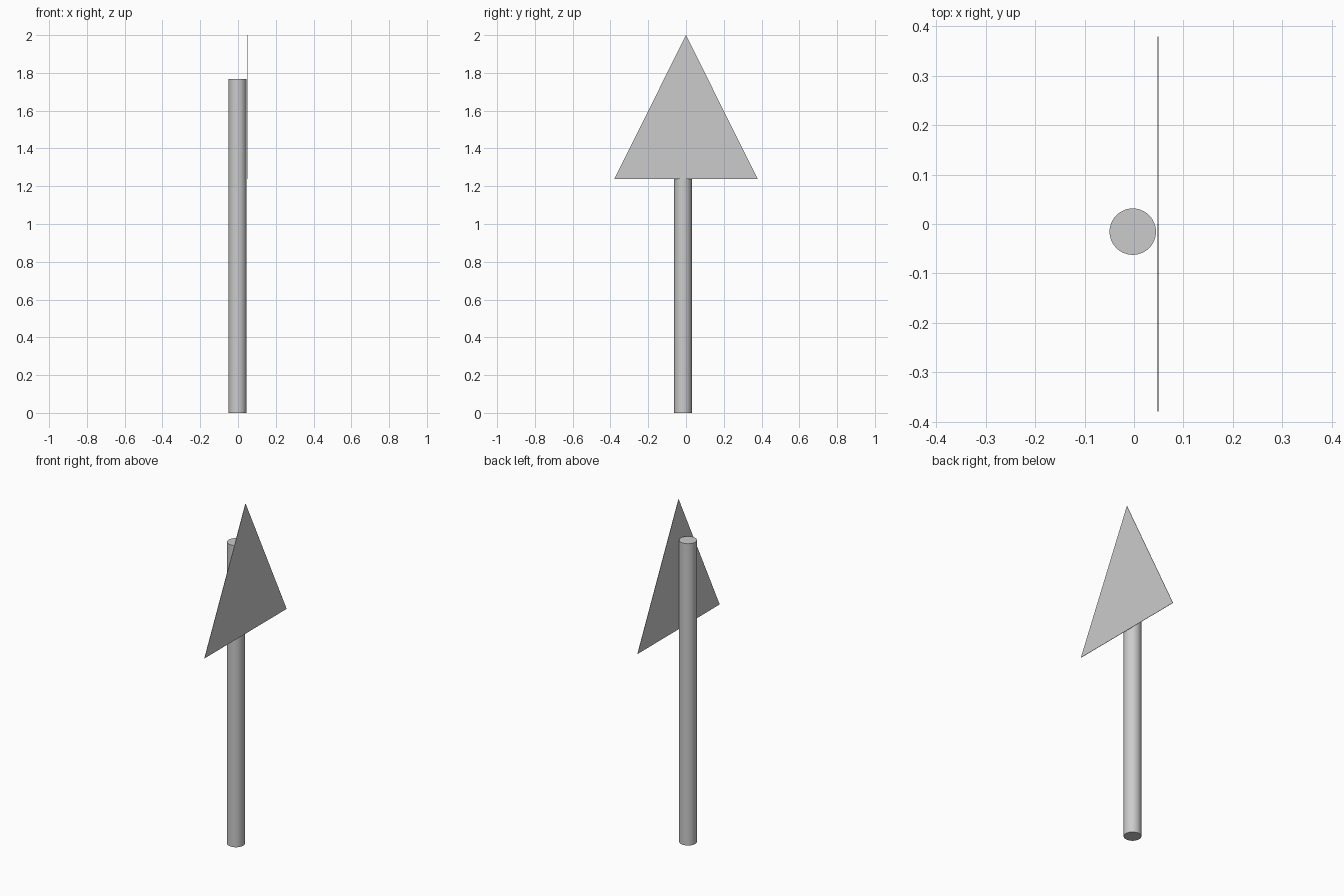
import bpy
import bmesh
import math

if "Cube" in bpy.data.objects:
    bpy.data.objects.remove(bpy.data.objects["Cube"])

# Round post
bpy.ops.mesh.primitive_cylinder_add(vertices=48, radius=0.047, depth=1.768,
                                    location=(-0.0025, -0.0155, 0.884))
post = bpy.context.object
post.name = "post"
bpy.ops.object.shade_smooth_by_angle(angle=math.radians(30))

# Thin triangular sign plate in front of the post
bm = bmesh.new()
profile = [(-0.38, 1.238), (0.38, 1.238), (0.0, 2.0)]
face = bm.faces.new([bm.verts.new((0.0475, y, z)) for y, z in profile])
ext = bmesh.ops.extrude_face_region(bm, geom=[face], use_keep_orig=True)
verts = [v for v in ext["geom"] if isinstance(v, bmesh.types.BMVert)]
bmesh.ops.translate(bm, verts=verts, vec=(0.002, 0, 0))
bmesh.ops.recalc_face_normals(bm, faces=bm.faces)
mesh = bpy.data.meshes.new("sign_plate")
bm.to_mesh(mesh)
bm.free()
plate = bpy.data.objects.new("sign_plate", mesh)
bpy.context.collection.objects.link(plate)
